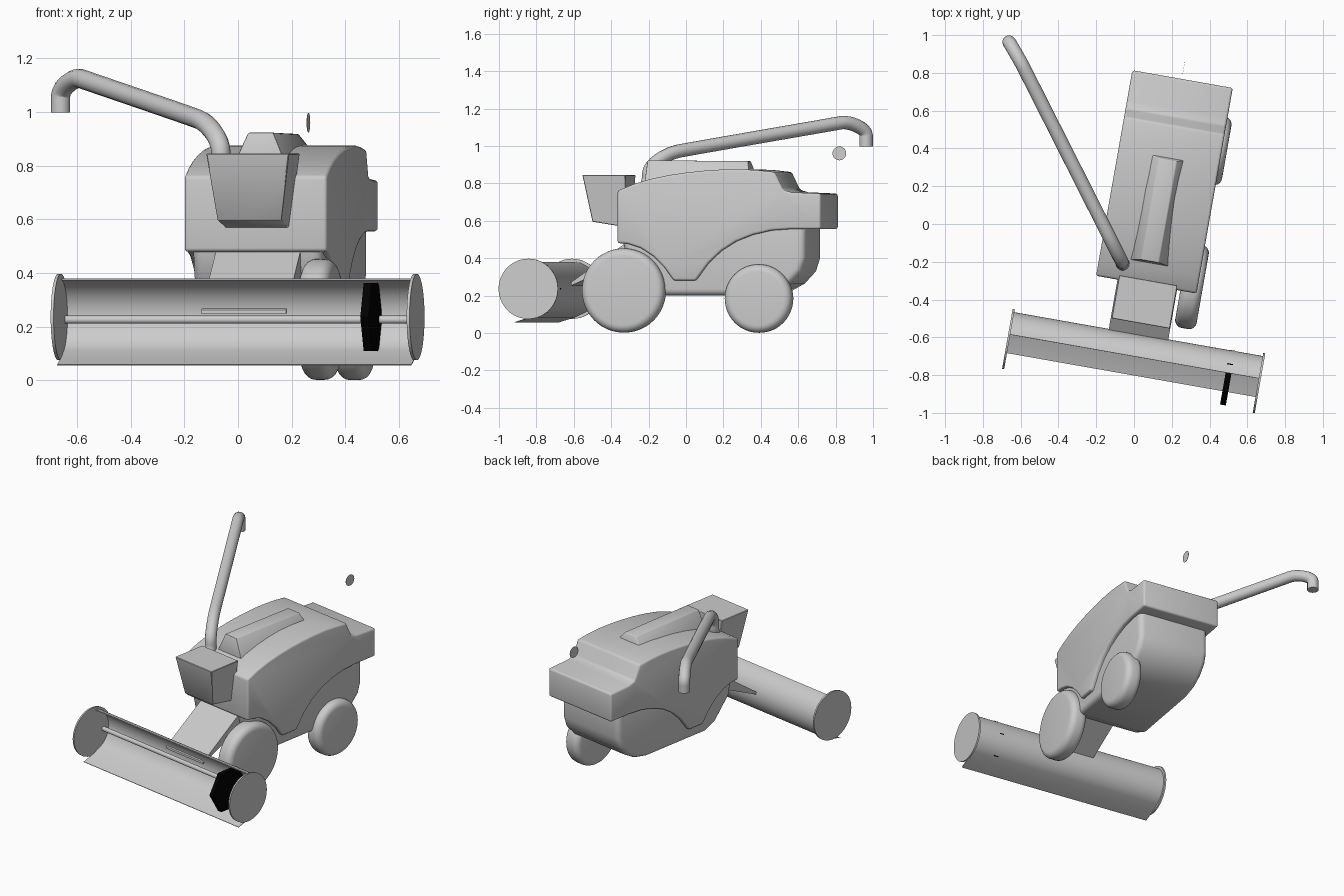
import bpy, bmesh, math
from mathutils import Matrix, Vector

cube = bpy.data.objects.get("Cube")
if cube:
    bpy.data.objects.remove(cube, do_unlink=True)

# The whole machine stands turned slightly about the vertical axis
TURN = Matrix.Rotation(math.radians(-10), 4, 'Z')


def material(name, rgb):
    m = bpy.data.materials.new(name)
    m.use_nodes = True
    m.diffuse_color = (*rgb, 1)
    m.node_tree.nodes["Principled BSDF"].inputs["Base Color"].default_value = (*rgb, 1)
    return m


GREY = material("light_grey", (0.6, 0.6, 0.6))
BLACK = material("black", (0, 0, 0))


def finish(name, bm, mat=GREY, bevel=0, segments=3):
    """Round the hard edges, turn the part into place and link it."""
    bmesh.ops.recalc_face_normals(bm, faces=bm.faces[:])
    if bevel:
        hard = [e for e in bm.edges if e.calc_face_angle(0) > math.radians(32)]
        bmesh.ops.bevel(bm, geom=hard, offset=bevel, segments=segments,
                        profile=0.5, affect='EDGES', clamp_overlap=True)
    bm.transform(TURN)
    me = bpy.data.meshes.new(name)
    bm.to_mesh(me)
    bm.free()
    me.shade_smooth()
    me.set_sharp_from_angle(angle=math.radians(38))
    me.materials.append(mat)
    ob = bpy.data.objects.new(name, me)
    bpy.context.collection.objects.link(ob)
    return ob


def slab(name, profile, x0, x1, **kw):
    """Side profile of (y, z) points extruded from x0 to x1."""
    bm = bmesh.new()
    face = bm.faces.new([bm.verts.new((x0, y, z)) for y, z in profile])
    out = bmesh.ops.extrude_face_region(bm, geom=[face])
    moved = [v for v in out["geom"] if isinstance(v, bmesh.types.BMVert)]
    bmesh.ops.translate(bm, verts=moved, vec=(x1 - x0, 0, 0))
    return finish(name, bm, **kw)


def disc(name, x, y, z, radius, width, sides=48, **kw):
    """Cylinder with its axis across the machine."""
    bm = bmesh.new()
    bmesh.ops.create_cone(bm, cap_ends=True, segments=sides, radius1=radius,
                          radius2=radius, depth=width)
    bm.transform(Matrix.Translation((x, y, z)) @ Matrix.Rotation(math.pi / 2, 4, 'Y'))
    return finish(name, bm, **kw)


def frustum(name, bottom, top, **kw):
    """Tapered box; each end is x0, x1, y0, y1, front z, back z."""
    bm = bmesh.new()
    rings = []
    for x0, x1, y0, y1, zf, zb in (bottom, top):
        rings.append([bm.verts.new(p) for p in
                      ((x0, y0, zf), (x1, y0, zf), (x1, y1, zb), (x0, y1, zb))])
    lo, hi = rings
    bm.faces.new(lo)
    bm.faces.new(hi)
    for i in range(4):
        j = (i + 1) % 4
        bm.faces.new((lo[i], lo[j], hi[j], hi[i]))
    return finish(name, bm, **kw)


# Upper body with curved roof, stepped tail and wheel arches
slab("body_shell", [
    (-.305, .48), (-.305, .76), (-.22, .795), (-.13, .822), (-.03, .843), (.07, .858),
    (.17, .868), (.27, .874), (.37, .875), (.46, .87), (.55, .86), (.595, .765),
    (.64, .752), (.8, .745), (.8, .555), (.63, .555), (.53, .548), (.43, .525),
    (.34, .49), (.26, .44), (.19, .375), (.12, .28), (0, .28), (-.05, .35),
    (-.11, .41), (-.18, .455), (-.25, .477)], -.15, .39, bevel=.013)

# Lower body with rounded rear
slab("chassis", [
    (-.29, .52), (-.26, .38), (-.14, .24), (-.05, .2), (.45, .2), (.55, .22),
    (.63, .265), (.69, .33), (.712, .4), (.712, .62), (-.25, .62)],
    -.125, .365, bevel=.035, segments=4)

# Roof hump
frustum("roof_hump", (.005, .225, -.19, .385, .78, .84),
        (.07, .165, -.18, .365, .923, .918), bevel=.005, segments=2)

# Driver cab, narrowing downwards
frustum("cab", (.005, .245, -.465, -.28, .595, .565),
        (-.03, .283, -.513, -.28, .845, .845), bevel=.003, segments=1)

# Sloping feeder between body and header
slab("feeder", [(-.586, .262), (-.25, .5), (-.25, .4), (-.586, .247)], -.035, .285)

# Wheels on the one side
disc("front_wheel", .36, -.273, .227, .225, .115, bevel=.04, segments=5)
disc("rear_wheel", .36, .46, .184, .183, .115, bevel=.04, segments=5)

# Header trough: curved sheet open to the front, with a floor lip
HY, HZ, HR = -.715, .236, .145
arc = []
for i in range(25):
    a = math.radians(80 - i * 150 / 24)
    arc.append((HY + HR * math.cos(a), HZ + HR * math.sin(a)))
arc += [(-.7, .083), (-.79, .055)]
inner = []
for y, z in arc[:-2]:
    inner.append((HY + (y - HY) * .96, HZ + (z - HZ) * .96))
inner += [(-.7, .088), (-.79, .058)]
slab("header_trough", arc + inner[::-1], -.545, .795)

for label, x in (("right", -.549), ("left", .798)):
    disc("header_end_" + label, x, HY, HZ, .161, .011)
disc("header_bar", .125, -.62, .226, .015, 1.34, sides=16)
disc("reel_plate", .63, HY, HZ, .147, .031, sides=6, mat=BLACK)

# Small round plate behind the tail
disc("rear_plate", .116, .853, .96, .037, .001, sides=24)

# Unloading pipe: upright foot, long straight run, bent spout
curve = bpy.data.curves.new("unloading_pipe", 'CURVE')
curve.dimensions = '3D'
curve.bevel_depth = .036
curve.bevel_resolution = 5
curve.resolution_u = 8
curve.use_fill_caps = True
spline = curve.splines.new('BEZIER')
# foot, start of run, end of run, spout shoulder, mouth
path = [((-.06, -.21, .78), (0, 0, .03)), ((-.064, -.2, .85), (0, 0, .05)),
        ((-.145, -.04, .972), (-.035, .07, .014)), ((-.585, .83, 1.124), (-.022, .043, .008)),
        ((-.661, .963, 1.06), (0, 0, -.035)), ((-.661, .963, .998), (0, 0, -.02))]
spline.bezier_points.add(len(path) - 1)
for bp, (co, d) in zip(spline.bezier_points, path):
    co, d = Vector(co), Vector(d)
    bp.handle_left_type = bp.handle_right_type = 'FREE'
    bp.co, bp.handle_left, bp.handle_right = co, co - d, co + d
curve.materials.append(GREY)
pipe = bpy.data.objects.new("unloading_pipe", curve)
bpy.context.collection.objects.link(pipe)
